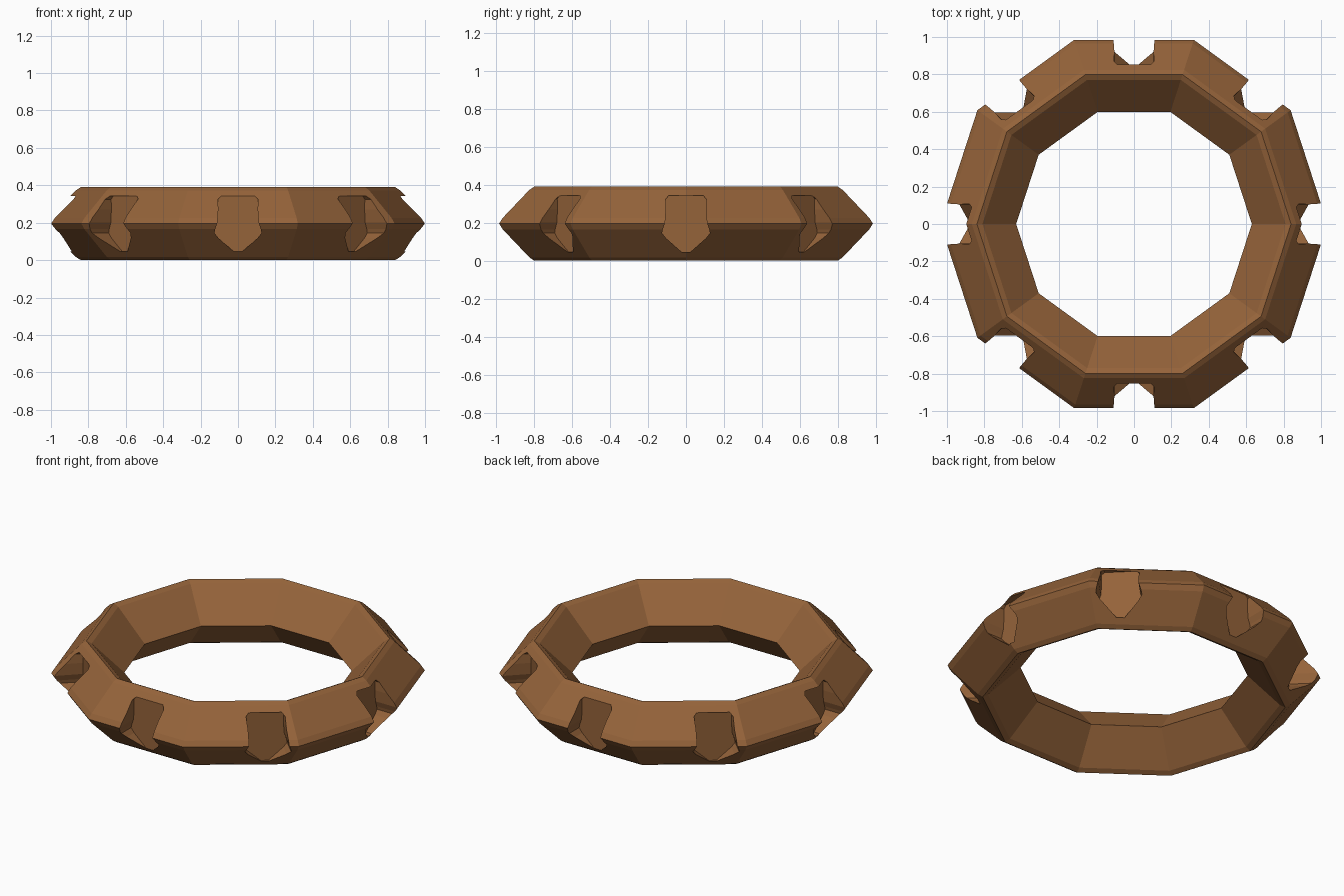
import bpy, bmesh, math
from mathutils import Matrix, Vector

if "Cube" in bpy.data.objects:
    bpy.data.objects.remove(bpy.data.objects["Cube"])

SIDES, MID = 10, 0.195

wood = bpy.data.materials.new("brown wood")
wood.diffuse_color = (0.30, 0.125, 0.042, 1)
wood.use_nodes = True
wood.node_tree.nodes["Principled BSDF"].inputs["Base Color"].default_value = wood.diffuse_color


def make_object(name, bm):
    bmesh.ops.recalc_face_normals(bm, faces=bm.faces)
    mesh = bpy.data.meshes.new(name)
    bm.to_mesh(mesh)
    bm.free()
    obj = bpy.data.objects.new(name, mesh)
    bpy.context.collection.objects.link(obj)
    mesh.materials.append(wood)
    return obj


# Ring: diamond section with softened top, bottom and outer corners
upper = [(0.81, 0.18), (0.84, 0.195), (0.867, 0.178), (1.015, 0.03)]
section = ([(0.63, 0)] + upper + [(1.035, 0)]
           + [(r, -z) for r, z in reversed(upper)])
bm = bmesh.new()
rows = []
for i in range(SIDES):
    a = 2 * math.pi * i / SIDES
    rows.append([bm.verts.new((r * math.cos(a), r * math.sin(a), MID + z))
                 for r, z in section])
n = len(section)
for i in range(SIDES):
    a, b = rows[i], rows[(i + 1) % SIDES]
    for j in range(n):
        k = (j + 1) % n
        bm.faces.new((a[j], b[j], b[k], a[k]))
ring = make_object("notched_ring", bm)

# Notch cutters: a shield outline pushed in radially at eight angles
half = [(0.022, 0.045), (0.105, 0.118), (0.126, 0.145), (0.122, 0.165),
        (0.110, 0.20), (0.105, 0.27), (0.107, 0.325), (0.09, 0.343)]
shield = half + [(-x, z) for x, z in reversed(half)]
bm = bmesh.new()
for i in range(8):
    turn = Matrix.Rotation(i * math.pi / 4, 4, 'Z')
    inner = [bm.verts.new(turn @ Vector((x, -0.852, z))) for x, z in shield]
    outer = [bm.verts.new(turn @ Vector((x, -1.2, z))) for x, z in shield]
    bm.faces.new(inner)
    bm.faces.new(outer[::-1])
    m = len(shield)
    for j in range(m):
        k = (j + 1) % m
        bm.faces.new((inner[j], outer[j], outer[k], inner[k]))
cutter = make_object("notch_cutter", bm)
cutter.hide_render = True

# Cut the notches and bake the result
mod = ring.modifiers.new("notches", 'BOOLEAN')
mod.operation = 'DIFFERENCE'
mod.solver = 'EXACT'
mod.object = cutter
deps = bpy.context.evaluated_depsgraph_get()
baked = bpy.data.meshes.new_from_object(ring.evaluated_get(deps))
ring.modifiers.clear()
ring.data = baked
bpy.data.objects.remove(cutter)
